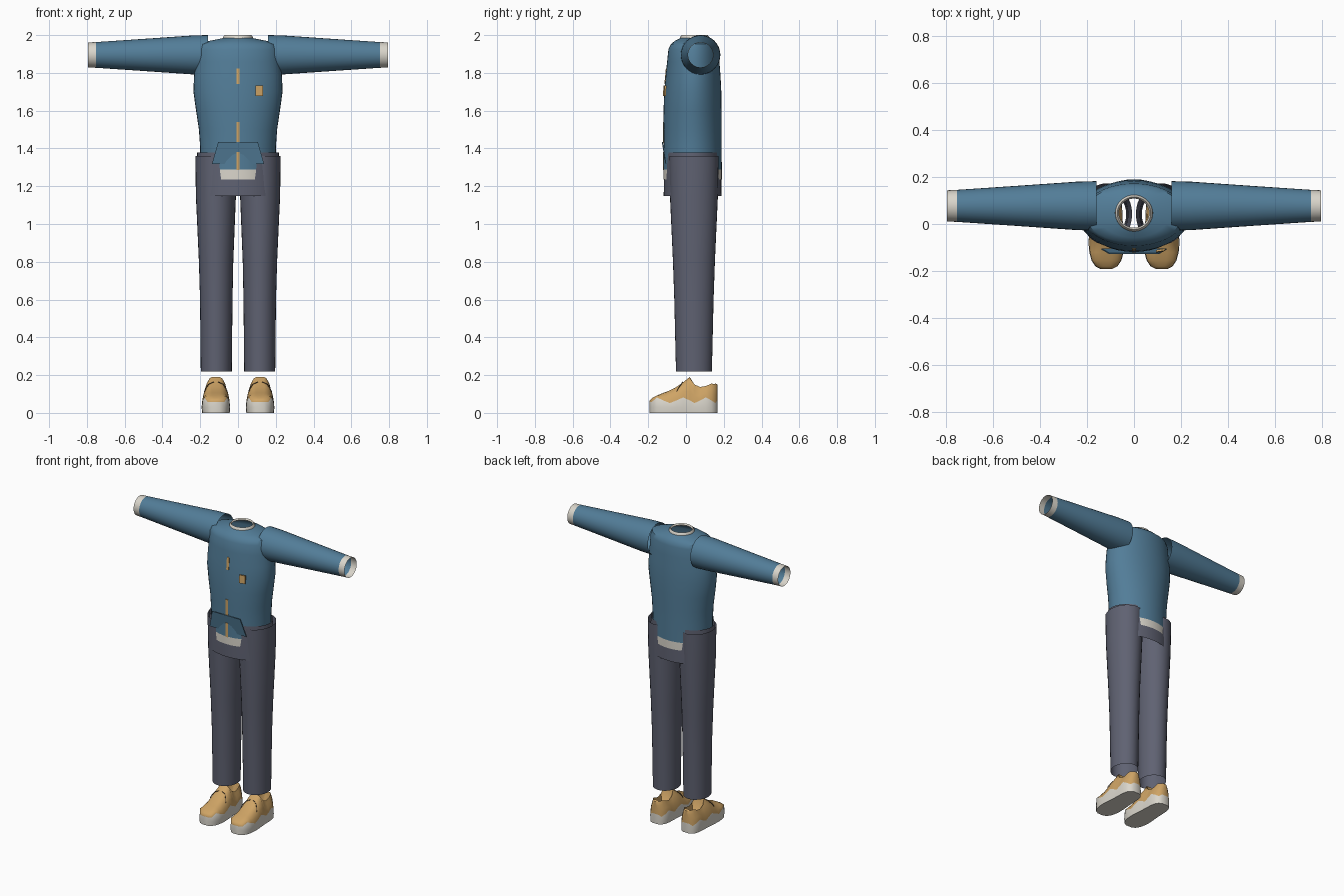
import bpy, bmesh, math
from mathutils import Vector

if "Cube" in bpy.data.objects:
    bpy.data.objects.remove(bpy.data.objects["Cube"])


def material(name, rgb):
    m = bpy.data.materials.new(name)
    m.diffuse_color = (*rgb, 1)
    m.use_nodes = True
    m.node_tree.nodes["Principled BSDF"].inputs["Base Color"].default_value = m.diffuse_color
    return m


BLUE = material("blue_cloth", (0.085, 0.205, 0.315))
SLATE = material("slate_cloth", (0.115, 0.122, 0.168))
WHITE = material("off_white", (0.70, 0.67, 0.60))
TAN = material("tan", (0.62, 0.37, 0.13))
DARK = material("dark_lace", (0.09, 0.06, 0.035))


def make(name, bm, mats, angle=40):
    bmesh.ops.recalc_face_normals(bm, faces=bm.faces)
    me = bpy.data.meshes.new(name)
    bm.to_mesh(me)
    bm.free()
    ob = bpy.data.objects.new(name, me)
    bpy.context.collection.objects.link(ob)
    for m in mats:
        me.materials.append(m)
    bpy.ops.object.select_all(action='DESELECT')
    ob.select_set(True)
    bpy.context.view_layer.objects.active = ob
    if angle:
        bpy.ops.object.shade_smooth_by_angle(angle=math.radians(angle))
    return ob


def tube(name, rings, mats, n=32, axis='Z', rule=None, angle=40):
    """Open tube; each ring is (centre, radius a, radius b)."""
    bm = bmesh.new()
    loops = []
    for c, a, b in rings:
        loop = []
        for i in range(n):
            t = 2 * math.pi * i / n
            u, v = a * math.cos(t), b * math.sin(t)
            off = (u, v, 0) if axis == 'Z' else (0, u, v)
            loop.append(bm.verts.new(Vector(c) + Vector(off)))
        loops.append(loop)
    for k in range(len(loops) - 1):
        for i in range(n):
            j = (i + 1) % n
            f = bm.faces.new((loops[k][i], loops[k][j], loops[k + 1][j], loops[k + 1][i]))
            f.material_index = rule(k) if rule else 0
    # keep normals pointing away from the tube axis
    ob = make(name, bm, mats, angle)
    return ob


def interp(table, x):
    for (x0, *a), (x1, *b) in zip(table, table[1:]):
        if x <= x1:
            t = (x - x0) / (x1 - x0)
            return [p + (q - p) * t for p, q in zip(a, b)]
    return table[-1][1:]


# Jacket body with a pale hem: z, half width, front y, back y
body = [(1.235, .200, -.120, .190), (1.288, .200, -.120, .190), (1.40, .200, -.118, .188),
        (1.50, .207, -.119, .188), (1.60, .222, -.119, .188), (1.70, .236, -.115, .187),
        (1.78, .233, -.108, .183), (1.86, .225, -.100, .177), (1.925, .220, -.093, .172),
        (1.952, .208, -.080, .165), (1.970, .150, -.058, .146), (1.984, .080, -.030, .122)]
tube("jacket_body", [((0, (f + b) / 2, z), w, (b - f) / 2) for z, w, f, b in body],
     [BLUE, WHITE], n=40, rule=lambda k: 1 if k == 0 else 0)

# Collar
tube("collar", [((0, .046, 1.978), .080, .078), ((0, .046, 1.990), .079, .077),
                ((0, .046, 2.0), .071, .069), ((0, .046, 1.990), .064, .062)], [WHITE])

# Sleeves with pale cuffs
for side, s in (("left", 1), ("right", -1)):
    tube(side + "_sleeve", [((s * x, .077, 1.895), r, r) for x, r in
                            ((.160, .105), (.240, .103), (.500, .085), (.752, .068), (.795, .066))],
         [BLUE, WHITE], axis='X', rule=lambda k: 1 if k == 3 else 0)

# Trouser hips and legs
tube("trouser_hips", [((0, .035, 1.148), .222, .153), ((0, .035, 1.25), .220, .152),
                      ((0, .035, 1.378), .216, .149)], [SLATE], n=40)
for side, s in (("left", 1), ("right", -1)):
    tube(side + "_trouser_leg", [((s * x, .042, z), a, b) for z, x, a, b in
                                 ((.218, .115, .082, .095), (.60, .115, .086, .104),
                                  (.80, .116, .091, .111), (1.15, .117, .106, .127),
                                  (1.36, .117, .109, .131))], [SLATE])


def plate(name, outline, mat, thick=.006):
    """Thin plate from front outline points, extruded toward the front."""
    bm = bmesh.new()
    f = bm.faces.new([bm.verts.new(p) for p in outline])
    ext = bmesh.ops.extrude_face_region(bm, geom=[f])
    for v in ext['geom']:
        if isinstance(v, bmesh.types.BMVert):
            v.co.y -= thick
    return make(name, bm, [mat], 0)


def front_y(z):
    return interp(body, z)[1]


# Front pocket, leaning forward at the top
plate("front_pocket", [(-.105, -.123, 1.435), (.105, -.123, 1.435),
                       (.138, -.104, 1.318), (-.138, -.104, 1.318)], BLUE, .005)

# Zip pieces and chest badge
for i, (z0, z1) in enumerate(((1.285, 1.38), (1.43, 1.54), (1.74, 1.822))):
    y0, y1 = front_y(z0) + .002, front_y(z1) + .002
    plate("zip_%d" % (i + 1), [(-.009, y0, z0), (.009, y0, z0), (.009, y1, z1), (-.009, y1, z1)],
          TAN, .005)
plate("chest_badge", [(.093, -.113, 1.678), (.132, -.106, 1.678),
                      (.132, -.104, 1.732), (.093, -.110, 1.732)], TAN, .009)

# Shoe stations: y, half width, top height, opening floor (equal to top where closed)
SHOE = [(-.192, .022, .066, .066), (-.180, .045, .078, .078), (-.155, .061, .092, .092),
        (-.120, .070, .106, .106), (-.085, .073, .119, .119), (-.050, .072, .138, .138),
        (-.015, .069, .162, .162), (.020, .066, .190, .190), (.045, .065, .150, .090),
        (.075, .064, .137, .070), (.105, .062, .142, .070), (.135, .056, .155, .075),
        (.155, .042, .157, .157), (.166, .022, .150, .150)]


def shoe(name, cx):
    bm = bmesh.new()
    rows = []
    for i, (y, w, h, floor) in enumerate(SHOE):
        zb = min((.052, .066, .082, .066)[i % 4], h - .006) if 1 < i else .058
        rise = h - zb
        half = [(1.0, 0), (1.04, .03), (1.0, zb), (.90, zb + .40 * rise), (.74, zb + .72 * rise),
                (.50, zb + .95 * rise), (.30, h)]
        if floor < h:   # ankle opening
            half[5:] = [(.62, h), (.52, floor)]
        pts = [(-f * w, z) for f, z in half] + [(0, floor)] + [(f * w, z) for f, z in half[::-1]]
        rows.append([bm.verts.new((cx + x, y, z)) for x, z in pts])
    n = len(rows[0])
    for a, b in zip(rows, rows[1:]):
        for j in range(n):
            k = (j + 1) % n
            f = bm.faces.new((a[j], a[k], b[k], b[j]))
            f.material_index = 0 if j in (0, 1, n - 3, n - 2, n - 1) else 1
    # toe and heel ends, sole strip below and upper above
    for r in (rows[0], rows[-1]):
        bm.faces.new(r[:3] + r[-3:]).material_index = 0
        bm.faces.new(r[2:n - 2]).material_index = 1
    make(name, bm, [WHITE, TAN], 45)


def lace(name, pts):
    cu = bpy.data.curves.new(name, 'CURVE')
    cu.dimensions = '3D'
    cu.bevel_depth = .0022
    cu.bevel_resolution = 1
    sp = cu.splines.new('POLY')
    sp.points.add(len(pts) - 1)
    for p, co in zip(sp.points, pts):
        p.co = (*co, 1)
    cu.materials.append(DARK)
    bpy.context.collection.objects.link(bpy.data.objects.new(name, cu))


# Shoes and loose lace ends
for side, s in (("left", 1), ("right", -1)):
    shoe(side + "_shoe", s * .117)
    for t in (-1, 1):
        lace("%s_lace_%s" % (side, "inner" if t < 0 else "outer"),
             [(s * .117 + t * x, y, z) for x, y, z in
              ((.012, -.018, .164), (.038, -.025, .152), (.052, -.040, .132), (.060, -.050, .112))])
